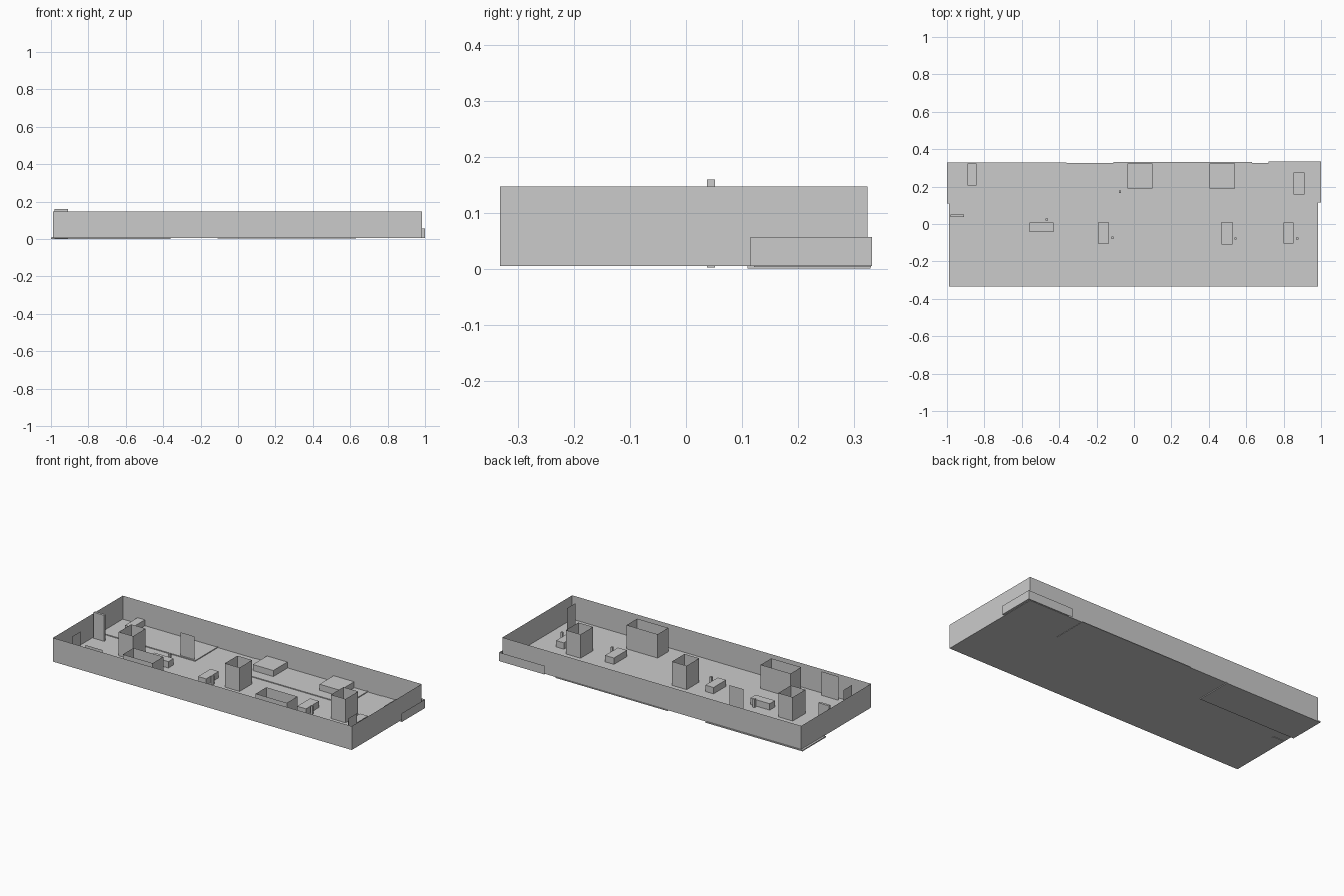
import bpy, bmesh

if "Cube" in bpy.data.objects:
    bpy.data.objects.remove(bpy.data.objects["Cube"])


def mesh_object(name, bm):
    me = bpy.data.meshes.new(name)
    bm.to_mesh(me)
    bm.free()
    ob = bpy.data.objects.new(name, me)
    bpy.context.collection.objects.link(ob)
    return ob


def box(name, x0, x1, y0, y1, z0, z1):
    bm = bmesh.new()
    bmesh.ops.create_cube(bm, size=1)
    for v in bm.verts:
        v.co.x = x1 if v.co.x > 0 else x0
        v.co.y = y1 if v.co.y > 0 else y0
        v.co.z = z1 if v.co.z > 0 else z0
    return mesh_object(name, bm)


def path_wall(name, pts, z0, z1, closed=False):
    """Paper-thin wall standing on a plan path."""
    bm = bmesh.new()
    lo = [bm.verts.new((x, y, z0)) for x, y in pts]
    hi = [bm.verts.new((x, y, z1)) for x, y in pts]
    n = len(pts)
    for i in range(n if closed else n - 1):
        j = (i + 1) % n
        bm.faces.new((lo[i], lo[j], hi[j], hi[i]))
    return mesh_object(name, bm)


def shaft(name, x0, x1, y0, y1, z0, z1):
    return path_wall(name, [(x0, y0), (x1, y0), (x1, y1), (x0, y1)], z0, z1, True)


def plate(name, x0, x1, y0, y1, z):
    bm = bmesh.new()
    bm.faces.new([bm.verts.new((x, y, z)) for x, y in
                  ((x0, y0), (x1, y0), (x1, y1), (x0, y1))])
    return mesh_object(name, bm)


FLOOR, TOP = 0.005, 0.147

# Main floor and outer walls
plate("main_floor", -0.988, 0.984, -0.333, 0.325, FLOOR)
shaft("outer_wall", -0.988, 0.984, -0.333, 0.325, FLOOR, TOP)

# Raised room floors along the back, with a narrow kerb
box("left_room_floor", -1.0, -0.36, 0.11, 0.330, 0.0, 0.007)
box("left_room_kerb", -0.995, -0.36, 0.110, 0.118, 0.007, 0.010)
box("left_room_side_kerb", -0.367, -0.36, 0.118, 0.325, 0.007, 0.010)
box("middle_room_floor", -0.11, 0.63, 0.122, 0.331, 0.003, 0.007)
box("middle_room_kerb", -0.11, 0.63, 0.122, 0.130, 0.007, 0.010)
box("middle_room_side_kerb", 0.622, 0.63, 0.13, 0.325, 0.007, 0.010)

# Right corner room: floor and low outside wall
plate("right_room_floor", 0.775, 1.0, 0.115, 0.333, 0.007)
plate("right_room_entry", 0.72, 0.775, 0.27, 0.333, 0.007)
path_wall("right_room_wall", [(1.0, 0.115), (1.0, 0.333), (0.70, 0.333)], FLOOR, 0.057)

# Open-topped columns
for i, (x0, x1) in enumerate([(-0.74, -0.645), (-0.04, 0.057), (0.66, 0.757)]):
    shaft(f"centre_column_{i}", x0, x1, -0.067, 0.051, FLOOR, TOP)
for i, (x0, x1) in enumerate([(-0.557, -0.36), (0.32, 0.525)]):
    shaft(f"front_column_{i}", x0, x1, -0.29, -0.19, FLOOR, TOP)

# Door panel and partition stubs
box("door_panel", -0.98, -0.91, 0.038, 0.052, 0.002, 0.160)
path_wall("room_partition", [(-0.465, 0.12), (-0.37, 0.12)], FLOOR, TOP)
path_wall("front_partition", [(-0.79, -0.308), (-0.68, -0.308)], FLOOR, TOP)
for s, side in ((-1, "left"), (1, "right")):
    path_wall(f"{side}_partition", [(s * 0.912, -0.26), (s * 0.912, -0.18)], FLOOR, TOP)

# Desks and tables
tables = [
    (-0.889, -0.841, 0.206, 0.323), (-0.035, 0.100, 0.190, 0.323),
    (0.405, 0.540, 0.190, 0.323), (0.852, 0.912, 0.158, 0.275),
    (-0.558, -0.430, -0.042, 0.008), (-0.190, -0.136, -0.106, 0.012),
    (0.467, 0.526, -0.110, 0.012), (0.800, 0.852, -0.105, 0.008),
]
for i, t in enumerate(tables):
    box(f"table_{i}", *t, FLOOR, 0.043)

# Small posts beside the tables
for i, (x, y) in enumerate([(-0.467, 0.024), (-0.115, -0.074), (0.543, -0.078),
                            (0.873, -0.078), (-0.075, 0.172)]):
    box(f"post_{i}", x - 0.006, x + 0.006, y - 0.006, y + 0.006, FLOOR, 0.055)
